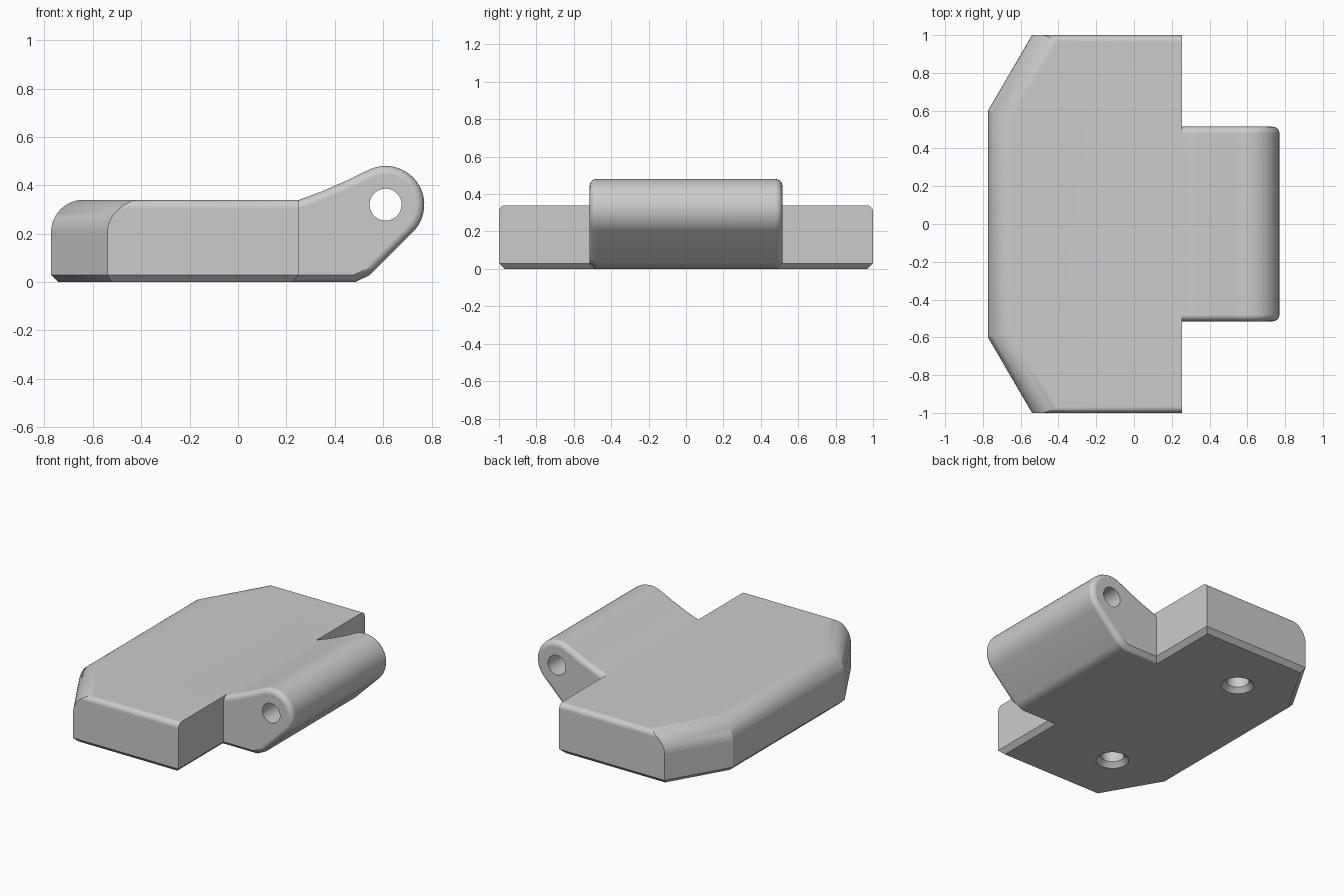
import bpy
import bmesh
from math import sin, cos, sqrt, radians, pi
from mathutils import Vector

if "Cube" in bpy.data.objects:
    bpy.data.objects.remove(bpy.data.objects["Cube"], do_unlink=True)

grey = bpy.data.materials.new("light grey")
grey.use_nodes = True
grey.diffuse_color = (0.6, 0.6, 0.6, 1)
grey.node_tree.nodes["Principled BSDF"].inputs["Base Color"].default_value = (0.6, 0.6, 0.6, 1)


def inset(points, amounts):
    """Move every edge of a counter-clockwise outline inwards by its own amount."""
    n = len(points)
    normals = []
    for i in range(n):
        d = (Vector(points[(i + 1) % n]) - Vector(points[i])).normalized()
        normals.append(Vector((-d.y, d.x)))
    result = []
    for i in range(n):
        a, b = normals[i - 1], normals[i]
        da, db = amounts[i - 1], amounts[i]
        det = a.x * b.y - a.y * b.x
        if abs(det) < 1e-3:
            move = b * db
        else:
            move = Vector((da * b.y - db * a.y, a.x * db - b.x * da)) / det
        result.append(Vector(points[i]) + move)
    return result


def loft(name, layers, place):
    """Skin a stack of (level, outline) layers into a closed solid."""
    bm = bmesh.new()
    rings = [[bm.verts.new(place(p, level)) for p in outline] for level, outline in layers]
    n = len(rings[0])
    for low, high in zip(rings, rings[1:]):
        for i in range(n):
            j = (i + 1) % n
            bm.faces.new((low[i], low[j], high[j], high[i]))
    bm.faces.new(rings[0])
    bm.faces.new(rings[-1])
    bmesh.ops.recalc_face_normals(bm, faces=bm.faces)
    mesh = bpy.data.meshes.new(name)
    bm.to_mesh(mesh)
    bm.free()
    mesh.materials.append(grey)
    obj = bpy.data.objects.new(name, mesh)
    bpy.context.collection.objects.link(obj)
    return obj


def upright(p, level):
    return (p[0], p[1], level)


def crosswise(p, level):
    return (p[0], level, p[1])


def circle(x, y, r, steps=48):
    return [(x + r * cos(2 * pi * i / steps), y + r * sin(2 * pi * i / steps)) for i in range(steps)]


def round_in(depth, r):
    """Inset of a quarter-round edge at a depth below its end face."""
    return r - sqrt(max(0, r * r - max(0, r - depth) ** 2))


# Mounting plate: large rounding on the nose, small on the sides, square at the hinge
height, nose_r, side_r, chamfer = 0.34, 0.135, 0.035, 0.03
plate_outline = [(0.253, -1), (0.253, 1), (-0.54, 1), (-0.773, 0.6), (-0.773, -0.6), (-0.54, -1)]
radii = [0, side_r, nose_r, nose_r, nose_r, side_r]
levels = {chamfer}
for r in (nose_r, side_r):
    levels |= {round(height - r + r * sin(radians(a)), 5) for a in range(0, 91, 9)}
layers = [(0, inset(plate_outline, [chamfer] * 6))]
for z in sorted(levels):
    layers.append((z, inset(plate_outline, [round_in(height - z, r) if r else 0 for r in radii])))
body = loft("hinge_body", layers, upright)

# Hinge barrel: side profile with rounded ends and a chamfered foot
cx, cz, barrel_r, half_width = 0.61, 0.32, 0.16, 0.515
profile = [(0.1, 0), (0.485, 0), (0.545, 0.029)]
profile += [(cx + barrel_r * cos(radians(a)), cz + barrel_r * sin(radians(a))) for a in range(-45, 116, 8)]
profile += [(0.45, 0.42), (0.35, 0.376), (0.253, 0.34), (0.1, 0.29)]
ends = []
for a in range(0, 91, 15):
    depth = side_r * (1 - cos(radians(a)))
    amounts = [round_in(depth, side_r)] * len(profile)
    amounts[0] = amounts[1] = max(0, chamfer - depth)
    ends.append((half_width - depth, inset(profile, amounts)))
barrel = loft("barrel", [(-y, outline) for y, outline in ends] + ends[::-1], crosswise)

# Pin bore and countersunk screw holes
cutters = [loft("pin_bore", [(-1, circle(cx, cz, 0.066)), (1, circle(cx, cz, 0.066))], crosswise)]
for y in (-0.6, 0.6):
    steps = [(-0.01, 0.11), (0.03, 0.07), (0.22, 0.07)]
    cutters.append(loft("screw_hole", [(z, circle(-0.33, y, r)) for z, r in steps], upright))

# Join the parts and cut the holes
for tool, operation in [(barrel, 'UNION')] + [(c, 'DIFFERENCE') for c in cutters]:
    mod = body.modifiers.new(tool.name, 'BOOLEAN')
    mod.object, mod.operation, mod.solver = tool, operation, 'EXACT'
bpy.context.view_layer.update()
depsgraph = bpy.context.evaluated_depsgraph_get()
solid = bpy.data.meshes.new_from_object(body.evaluated_get(depsgraph))
body.modifiers.clear()
body.data = solid
for tool in [barrel] + cutters:
    bpy.data.objects.remove(tool, do_unlink=True)

# Smooth roundings with crisp creases
bpy.ops.object.select_all(action='DESELECT')
body.select_set(True)
bpy.context.view_layer.objects.active = body
bpy.ops.object.shade_smooth_by_angle(angle=radians(25))
weighted = body.modifiers.new("flat_faces", 'WEIGHTED_NORMAL')
weighted.keep_sharp = True
